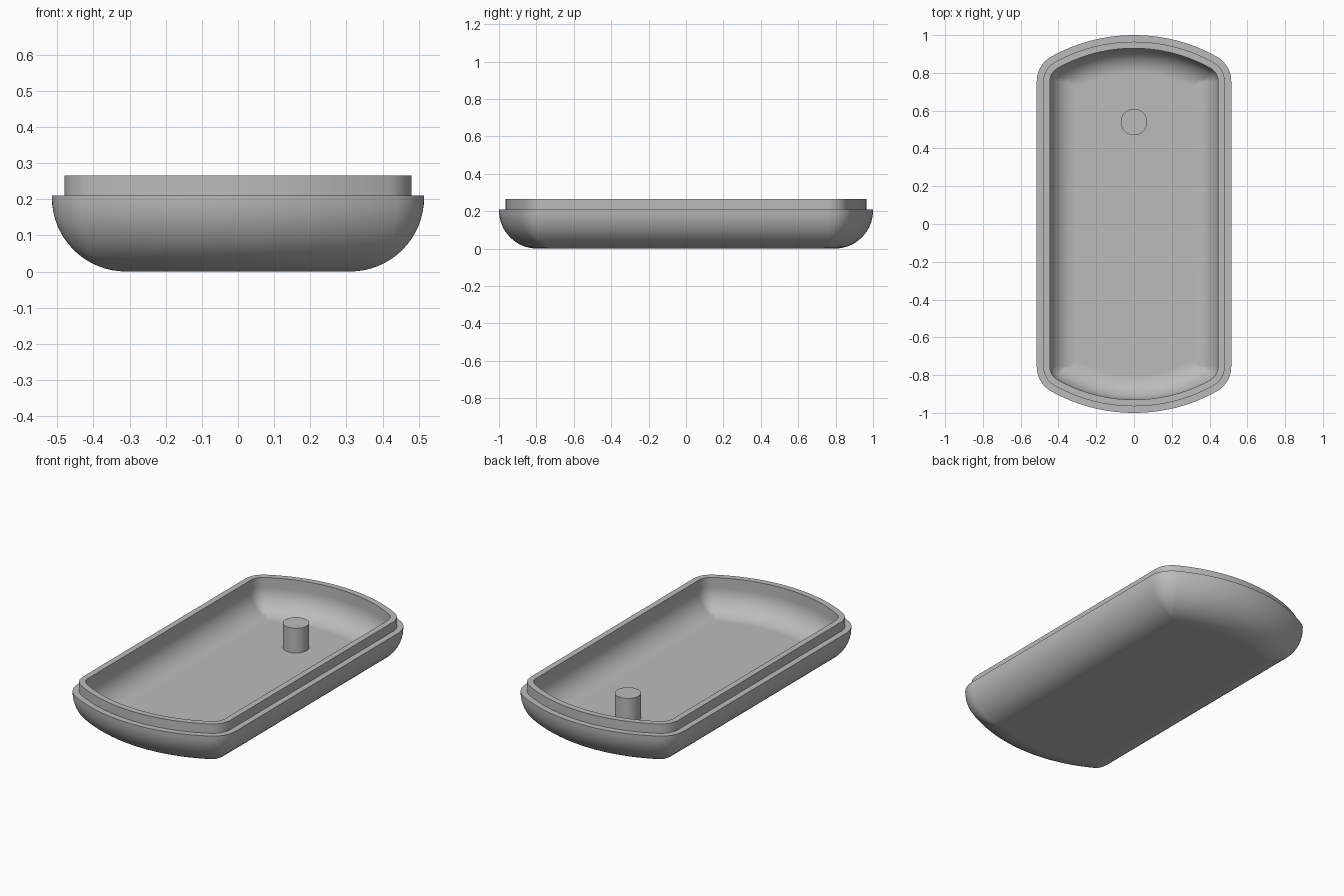
import bpy, bmesh, math

cube = bpy.data.objects.get("Cube")
if cube:
    bpy.data.objects.remove(cube, do_unlink=True)

HALF_W, HALF_L = 0.515, 1.0      # outer half width and half length
END_R, CORNER_R = 0.9, 0.15      # bowed end and corner radii
EDGE_R, WALL = 0.205, 0.07       # bottom rounding and shell thickness
RIM_Z, LIP_Z, LIP_IN = 0.21, 0.265, 0.035

grey = bpy.data.materials.new("light grey")
grey.use_nodes = True
colour = (0.5, 0.5, 0.5, 1)
grey.diffuse_color = colour
grey.node_tree.nodes["Principled BSDF"].inputs["Base Color"].default_value = colour


def outline(d):
    """Tray outline moved inward by d, anticlockwise."""
    r = max(CORNER_R - d, 0)
    big = END_R - d
    cy = HALF_L - END_R
    fx = HALF_W - d - r
    fy = cy + math.sqrt((big - r) ** 2 - fx ** 2)
    join = math.atan2(fy - cy, fx)
    quad = []
    for i in range(11):          # corner
        a = join * i / 10
        quad.append((fx + r * math.cos(a), fy + r * math.sin(a)))
    for i in range(1, 17):       # half of the bowed end
        a = join + (math.pi / 2 - join) * i / 16
        quad.append((big * math.cos(a), cy + big * math.sin(a)))
    half = quad + [(-x, y) for x, y in reversed(quad[:-1])]
    return half + [(-x, -y) for x, y in half]


def finish(bm, name):
    bmesh.ops.remove_doubles(bm, verts=bm.verts, dist=1e-5)
    bmesh.ops.recalc_face_normals(bm, faces=bm.faces)
    mesh = bpy.data.meshes.new(name)
    bm.to_mesh(mesh)
    bm.free()
    mesh.materials.append(grey)
    obj = bpy.data.objects.new(name, mesh)
    bpy.context.collection.objects.link(obj)
    bpy.ops.object.select_all(action='DESELECT')
    obj.select_set(True)
    bpy.context.view_layer.objects.active = obj
    bpy.ops.object.shade_smooth_by_angle(angle=math.radians(35))
    normals = obj.modifiers.new("flat_floor_normals", 'WEIGHTED_NORMAL')
    normals.keep_sharp = True
    return obj


# Wall section as (inset, height): outside upward, stepped lip, inside downward
STEPS = 16
angles = [math.pi / 2 * i / STEPS for i in range(STEPS + 1)]
section = [(EDGE_R * (1 - math.sin(a)), EDGE_R * (1 - math.cos(a))) for a in angles]
section += [(0, RIM_Z), (LIP_IN, RIM_Z), (LIP_IN, LIP_Z), (WALL, LIP_Z)]
inner = EDGE_R - WALL
section += [(WALL + inner * (1 - math.cos(a)), EDGE_R - inner * math.sin(a)) for a in angles]

# Tray shell
bm = bmesh.new()
rings = [[bm.verts.new((x, y, z)) for x, y in outline(d)] for d, z in section]
for low, high in zip(rings, rings[1:]):
    n = len(low)
    for i in range(n):
        j = (i + 1) % n
        bm.faces.new((low[i], low[j], high[j], high[i]))
bm.faces.new(rings[0])
bm.faces.new(rings[-1])
finish(bm, "tray_shell")

# Round post standing on the floor
bm = bmesh.new()
bmesh.ops.create_cone(bm, cap_ends=True, segments=48, radius1=0.07, radius2=0.07, depth=0.15)
bmesh.ops.translate(bm, verts=bm.verts, vec=(0, 0.54, 0.14))
finish(bm, "floor_post")
